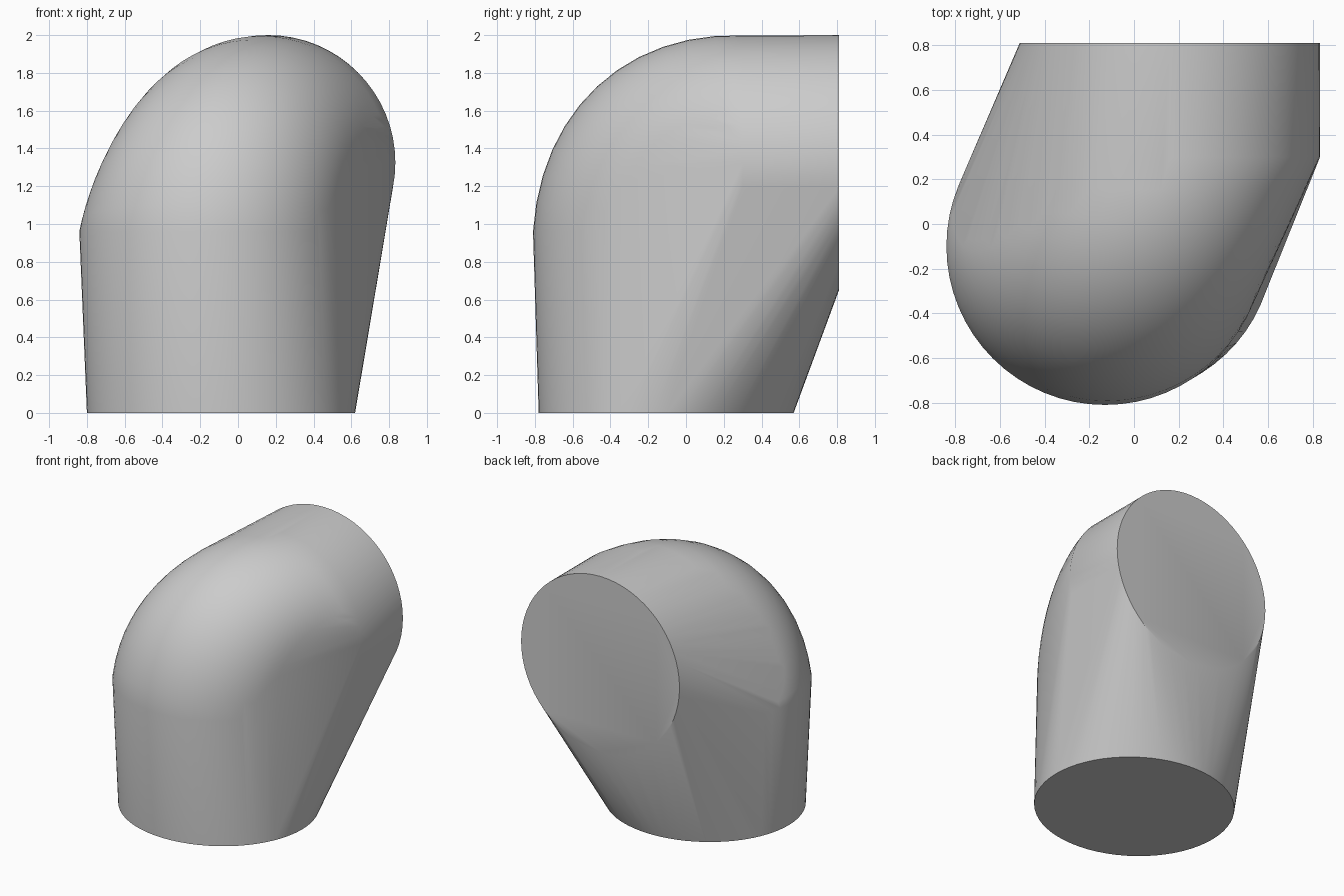
import bpy
import bmesh
from math import sin, cos, pi, radians
from mathutils import Vector

cube = bpy.data.objects.get("Cube")
if cube:
    bpy.data.objects.remove(cube, do_unlink=True)

SEGMENTS = 64
BEND_STEPS = 12


def add_ring(bm, center, rx, rv, tilt):
    """Ellipse whose axis leans from straight up (0) to the back (pi/2)."""
    u = Vector((1, 0, 0))
    v = Vector((0, -cos(tilt), sin(tilt)))
    for i in range(SEGMENTS):
        a = 2 * pi * i / SEGMENTS
        bm.verts.new(center + u * rx * cos(a) + v * rv * sin(a))


# Plain grey material
grey = bpy.data.materials.new("plain_grey")
grey.use_nodes = True
colour = (0.6, 0.6, 0.6, 1)
grey.diffuse_color = colour
grey.node_tree.nodes["Principled BSDF"].inputs["Base Color"].default_value = colour

bm = bmesh.new()

# Flat foot and flat back opening
add_ring(bm, Vector((-0.09, -0.105, 0)), 0.71, 0.675, 0)
add_ring(bm, Vector((0.16, 0.81, 1.325)), 0.672, 0.675, pi / 2)

# Curved elbow between the upright and the rearward section
start = Vector((-0.13, -0.1, 0.96))
middle = Vector((-0.075, -0.06, 1.34))
end = Vector((0.16, 0.3, 1.325))
for k in range(BEND_STEPS + 1):
    s = k / BEND_STEPS
    center = start * (1 - s) ** 2 + middle * 2 * s * (1 - s) + end * s * s
    radius = 0.71 + (0.673 - 0.71) * s
    add_ring(bm, center, radius, radius, s * pi / 2)

# Tight skin over all the rings
bmesh.ops.convex_hull(bm, input=bm.verts[:])
loose = [v for v in bm.verts if not v.link_faces]
bmesh.ops.delete(bm, geom=loose, context='VERTS')
bmesh.ops.dissolve_limit(bm, angle_limit=radians(0.3), verts=bm.verts[:], edges=bm.edges[:])
bmesh.ops.recalc_face_normals(bm, faces=bm.faces[:])

mesh = bpy.data.meshes.new("elbow_body")
bm.to_mesh(mesh)
bm.free()
mesh.materials.append(grey)
body = bpy.data.objects.new("elbow_body", mesh)
bpy.context.collection.objects.link(body)

# Smooth skin with crisp end rims
bpy.ops.object.select_all(action='DESELECT')
body.select_set(True)
bpy.context.view_layer.objects.active = body
bpy.ops.object.shade_smooth_by_angle(angle=radians(35))
